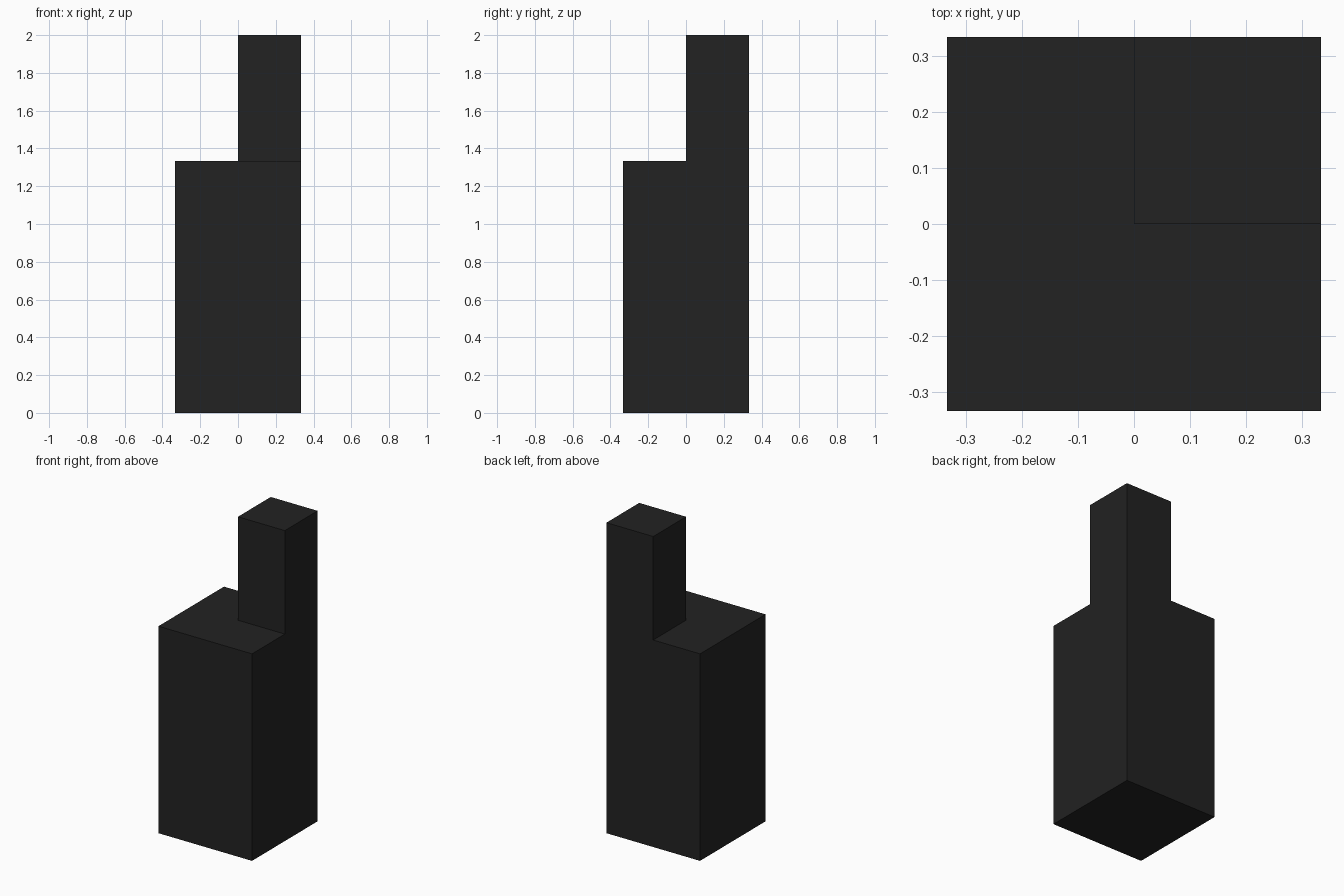
import bpy
import bmesh
from mathutils import Vector

HALF = 1 / 3        # half width of the square body
BODY_TOP = 4 / 3
TOTAL = 2.0

cube = bpy.data.objects.get("Cube")
if cube:
    bpy.data.objects.remove(cube, do_unlink=True)

# Near-black matte finish
colour = (0.016, 0.016, 0.016, 1)
charcoal = bpy.data.materials.new("charcoal")
charcoal.use_nodes = True
charcoal.diffuse_color = colour
shader = next(n for n in charcoal.node_tree.nodes if n.type == 'BSDF_PRINCIPLED')
shader.inputs["Base Color"].default_value = colour


def raise_faces(bm, faces, height):
    """Extrude faces straight up and return the new top faces."""
    new = bmesh.ops.extrude_face_region(bm, geom=faces)["geom"]
    verts = [g for g in new if isinstance(g, bmesh.types.BMVert)]
    bmesh.ops.translate(bm, verts=verts, vec=Vector((0, 0, height)))
    return [g for g in new if isinstance(g, bmesh.types.BMFace)]


# Square body, split in quadrants
bm = bmesh.new()
bmesh.ops.create_grid(bm, x_segments=2, y_segments=2, size=HALF)
top = raise_faces(bm, bm.faces[:], BODY_TOP)

# Tower rising from the back left quadrant
corner = [f for f in top if f.calc_center_median().x > 0 and f.calc_center_median().y > 0]
raise_faces(bm, corner, TOTAL - BODY_TOP)

# Merge flat areas into single faces
bmesh.ops.recalc_face_normals(bm, faces=bm.faces[:])
bmesh.ops.dissolve_limit(bm, angle_limit=0.01, verts=bm.verts[:], edges=bm.edges[:])

mesh = bpy.data.meshes.new("stepped_block")
bm.to_mesh(mesh)
bm.free()
mesh.materials.append(charcoal)
block = bpy.data.objects.new("stepped_block", mesh)
bpy.context.collection.objects.link(block)
